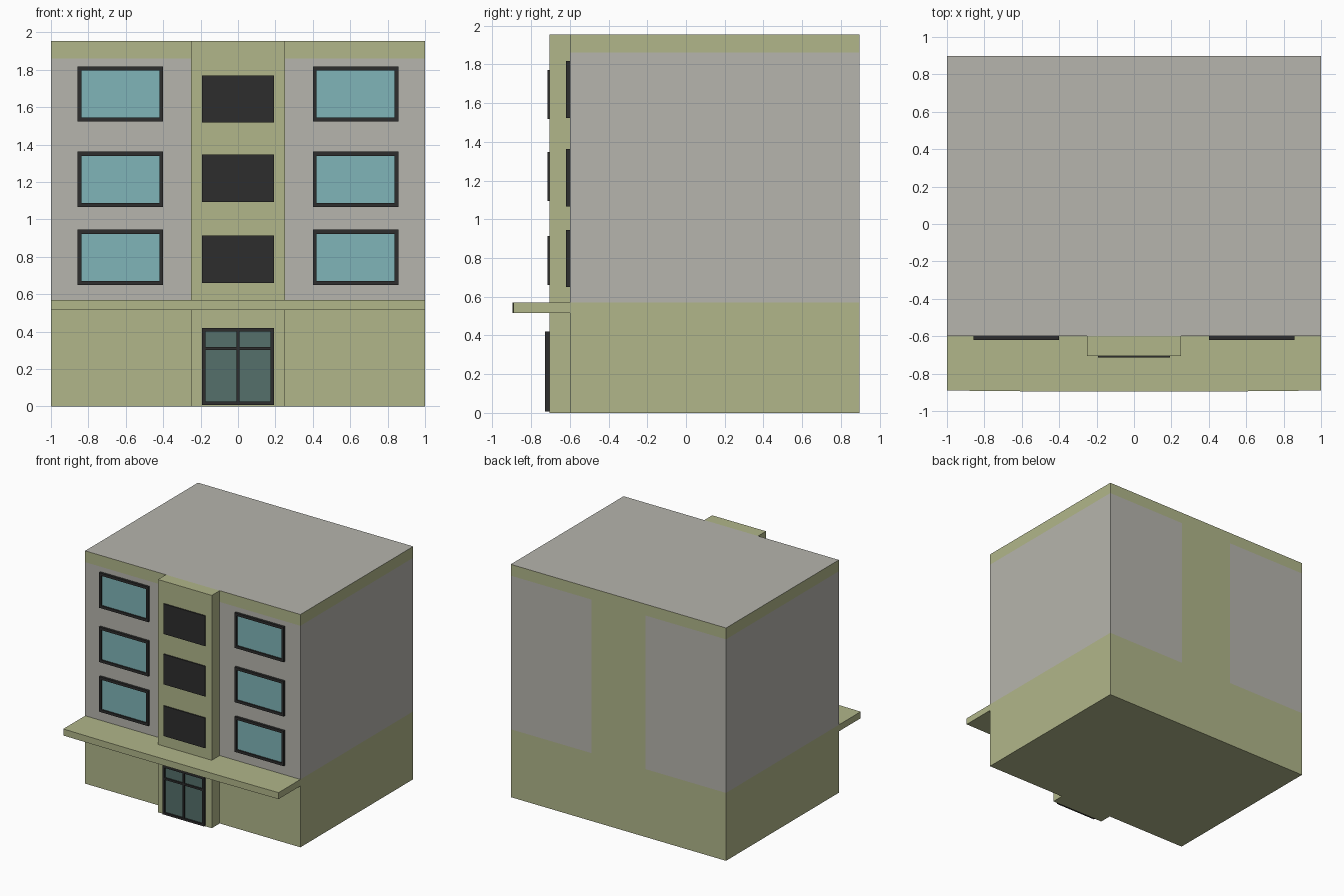
import bpy, bmesh
from mathutils import Vector

if "Cube" in bpy.data.objects:
    bpy.data.objects.remove(bpy.data.objects["Cube"])


def material(name, rgb):
    m = bpy.data.materials.new(name)
    m.diffuse_color = (*rgb, 1)
    m.use_nodes = True
    m.node_tree.nodes["Principled BSDF"].inputs["Base Color"].default_value = m.diffuse_color
    return m


GREY = material("grey_plaster", (0.468, 0.462, 0.418))
GREEN = material("green_plaster", (0.44, 0.468, 0.254))
DARK = material("dark_frame", (0.027, 0.027, 0.027))
GLASS = material("window_glass", (0.216, 0.462, 0.479))
DOOR_GLASS = material("door_glass", (0.089, 0.162, 0.147))


def finish(name, bm, *mats):
    bmesh.ops.recalc_face_normals(bm, faces=bm.faces)
    me = bpy.data.meshes.new(name)
    bm.to_mesh(me)
    bm.free()
    for m in mats:
        me.materials.append(m)
    ob = bpy.data.objects.new(name, me)
    bpy.context.collection.objects.link(ob)
    return ob


def add_box(bm, x0, x1, y0, y1, z0, z1):
    vs = bmesh.ops.create_cube(bm, size=1)["verts"]
    for v in vs:
        v.co = Vector((x1 if v.co.x > 0 else x0,
                       y1 if v.co.y > 0 else y0,
                       z1 if v.co.z > 0 else z0))


def box(name, mat, *bounds):
    bm = bmesh.new()
    add_box(bm, *bounds)
    return finish(name, bm, mat)


def frame(name, x0, x1, y0, y1, z0, z1, tx, tz):
    # Rectangular ring: outer face inset, inner faces pushed back as an opening
    bm = bmesh.new()
    rings = []
    for y in (y0, y1):
        for a, c in ((0, 0), (tx, tz)):
            rings.append([bm.verts.new((x, y, z)) for x, z in (
                (x0 + a, z0 + c), (x1 - a, z0 + c), (x1 - a, z1 - c), (x0 + a, z1 - c))])
    fo, fi, bo, bi = rings
    for p, q in ((fo, fi), (fi, bi), (bi, bo), (bo, fo)):
        for i in range(4):
            j = (i + 1) % 4
            bm.faces.new((p[i], p[j], q[j], q[i]))
    return finish(name, bm, DARK)


BACK, WALL, BAY, TOP = 0.897, -0.6, -0.705, 1.955
LEDGE, BAND, BAY_X = 0.57, 1.86, 0.25

# Main block, cut along the paint lines and coloured per face
bm = bmesh.new()
add_box(bm, -1, 1, WALL, BACK, 0, TOP)
for co, no in (((0, 0, LEDGE), (0, 0, 1)), ((0, 0, BAND), (0, 0, 1)),
               ((-BAY_X, 0, 0), (1, 0, 0)), ((BAY_X, 0, 0), (1, 0, 0))):
    bmesh.ops.bisect_plane(bm, geom=bm.verts[:] + bm.edges[:] + bm.faces[:],
                           plane_co=co, plane_no=no)
for f in bm.faces:
    c = f.calc_center_median()
    roof = c.z > TOP - 0.001
    centre_strip = abs(c.x) < BAY_X
    f.material_index = 0 if roof or (LEDGE < c.z < BAND and not centre_strip) else 1
finish("main_block", bm, GREY, GREEN)

# Projecting central bay
box("central_bay", GREEN, -BAY_X, BAY_X, BAY, WALL, 0, TOP)

# Entrance canopy with a very slightly bowed front edge
bm = bmesh.new()
xs = [-1, -0.8, -0.46, 0.46, 0.8, 1]
pts = [(x, -0.897 + 0.007 * x * x) for x in xs] + [(1, WALL), (-1, WALL)]
face = bm.faces.new([bm.verts.new((x, y, 0.515)) for x, y in pts])
ext = bmesh.ops.extrude_face_region(bm, geom=[face])["geom"]
bmesh.ops.translate(bm, vec=(0, 0, LEDGE - 0.515),
                    verts=[v for v in ext if isinstance(v, bmesh.types.BMVert)])
finish("canopy", bm, GREEN)

# Framed windows on both sides and dark panels on the bay, floor by floor
for i, (win_z, panel_z) in enumerate(((0.65, 0.66), (1.067, 1.094), (1.523, 1.517)), 1):
    for side, x0 in (("left", -0.857), ("right", 0.401)):
        x1, z1 = x0 + 0.456, win_z + 0.295
        frame(f"window_frame_{side}_{i}", x0, x1, -0.62, WALL, win_z, z1, 0.019, 0.022)
        box(f"window_glass_{side}_{i}", GLASS,
            x0 + 0.019, x1 - 0.019, -0.609, WALL, win_z + 0.022, z1 - 0.022)
    box(f"bay_panel_{i}", DARK, -0.193, 0.193, -0.715, BAY, panel_z, panel_z + 0.253)

# Double entrance door with transom
frame("door_frame", -0.193, 0.193, -0.728, BAY, 0.008, 0.42, 0.018, 0.018)
box("door_mullion", DARK, -0.008, 0.008, -0.726, BAY, 0.02, 0.41)
box("door_transom", DARK, -0.18, 0.18, -0.727, BAY, 0.302, 0.318)
box("door_glass", DOOR_GLASS, -0.175, 0.175, -0.715, BAY, 0.02, 0.402)
